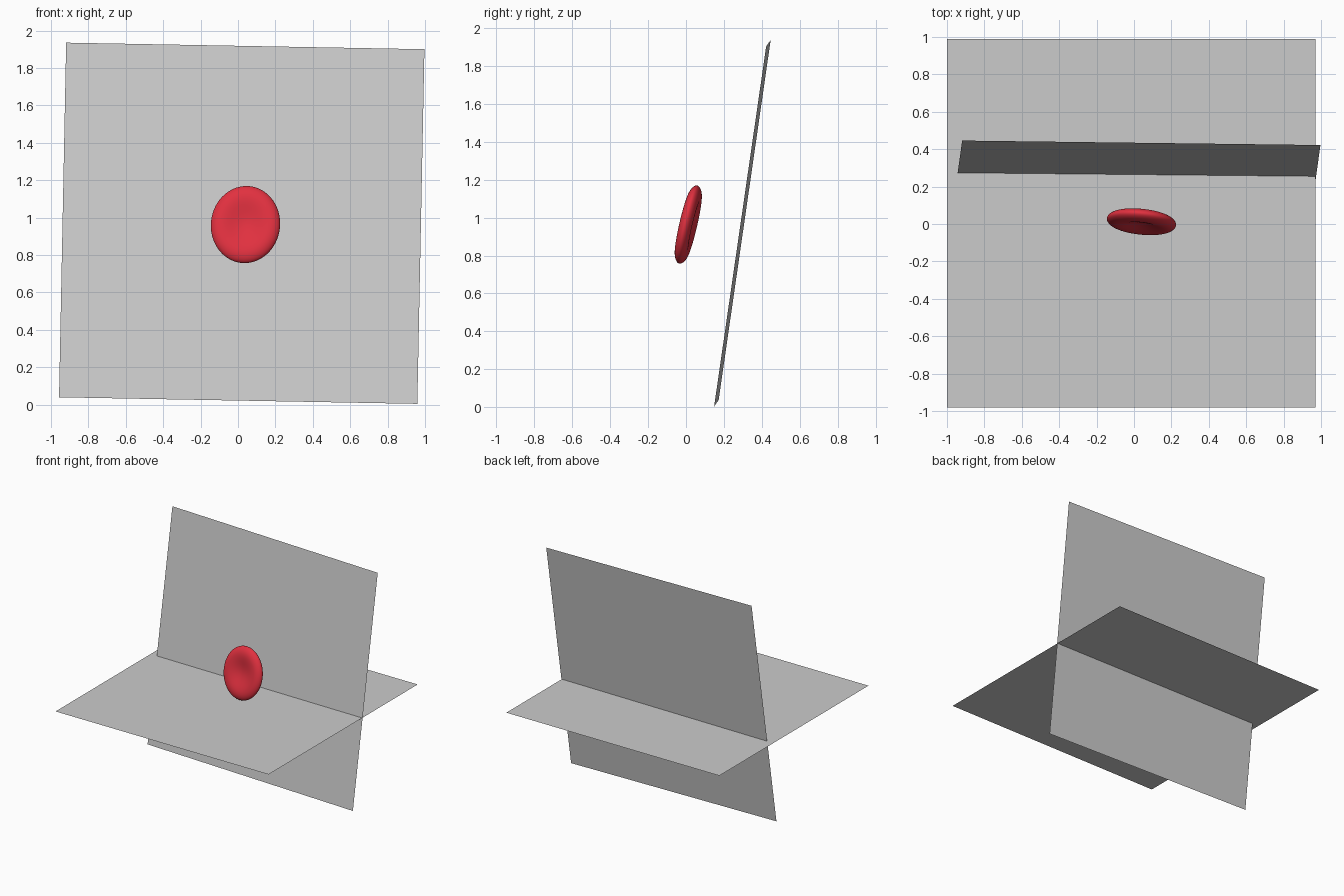
import bpy, bmesh, math
from mathutils import Matrix, Vector

if "Cube" in bpy.data.objects:
    bpy.data.objects.remove(bpy.data.objects["Cube"])


def frame(center, right, up):
    """World matrix whose local X follows right, local Y follows up."""
    x = Vector(right).normalized()
    z = x.cross(Vector(up)).normalized()
    y = z.cross(x)
    rot = Matrix((x, y, z)).transposed().to_4x4()
    return Matrix.Translation(center) @ rot


def add_object(name, bm, matrix):
    mesh = bpy.data.meshes.new(name)
    bm.to_mesh(mesh)
    bm.free()
    obj = bpy.data.objects.new(name, mesh)
    bpy.context.collection.objects.link(obj)
    obj.matrix_world = matrix
    return obj


def square(name, size, matrix):
    bm = bmesh.new()
    bmesh.ops.create_grid(bm, x_segments=1, y_segments=1, size=size / 2)
    return add_object(name, bm, matrix)


# Two thin square sheets that cross each other
square("horizontal_sheet", 1.97, Matrix.Translation((-0.015, 0.003, 0.744)))
square("leaning_sheet", 1.916,
       frame((0.02, 0.297, 0.97), (1.915, -0.024, -0.035), (0.037, 0.274, 1.896)))

# Dished oval disc: sphere whose thickness follows a biconcave profile
HALF_W, HALF_H, HALF_T = 0.186, 0.211, 0.034
bm = bmesh.new()
bmesh.ops.create_uvsphere(bm, u_segments=64, v_segments=48, radius=1)
for v in bm.verts:
    q = v.co.x ** 2 + v.co.y ** 2
    dish = (0.207 + 2.003 * q - 1.123 * q * q) / 0.66
    v.co = (v.co.x * HALF_W, v.co.y * HALF_H, v.co.z * dish * HALF_T)
for f in bm.faces:
    f.smooth = True
disc = add_object("dished_disc", bm,
                  frame((0.04, 0.012, 0.963), (1, -0.105, -0.01), (0.02, 0.23, 1)))

red = bpy.data.materials.new("red")
red.diffuse_color = (0.75, 0.03, 0.05, 1)
red.use_nodes = True
red.node_tree.nodes["Principled BSDF"].inputs["Base Color"].default_value = red.diffuse_color
disc.data.materials.append(red)
